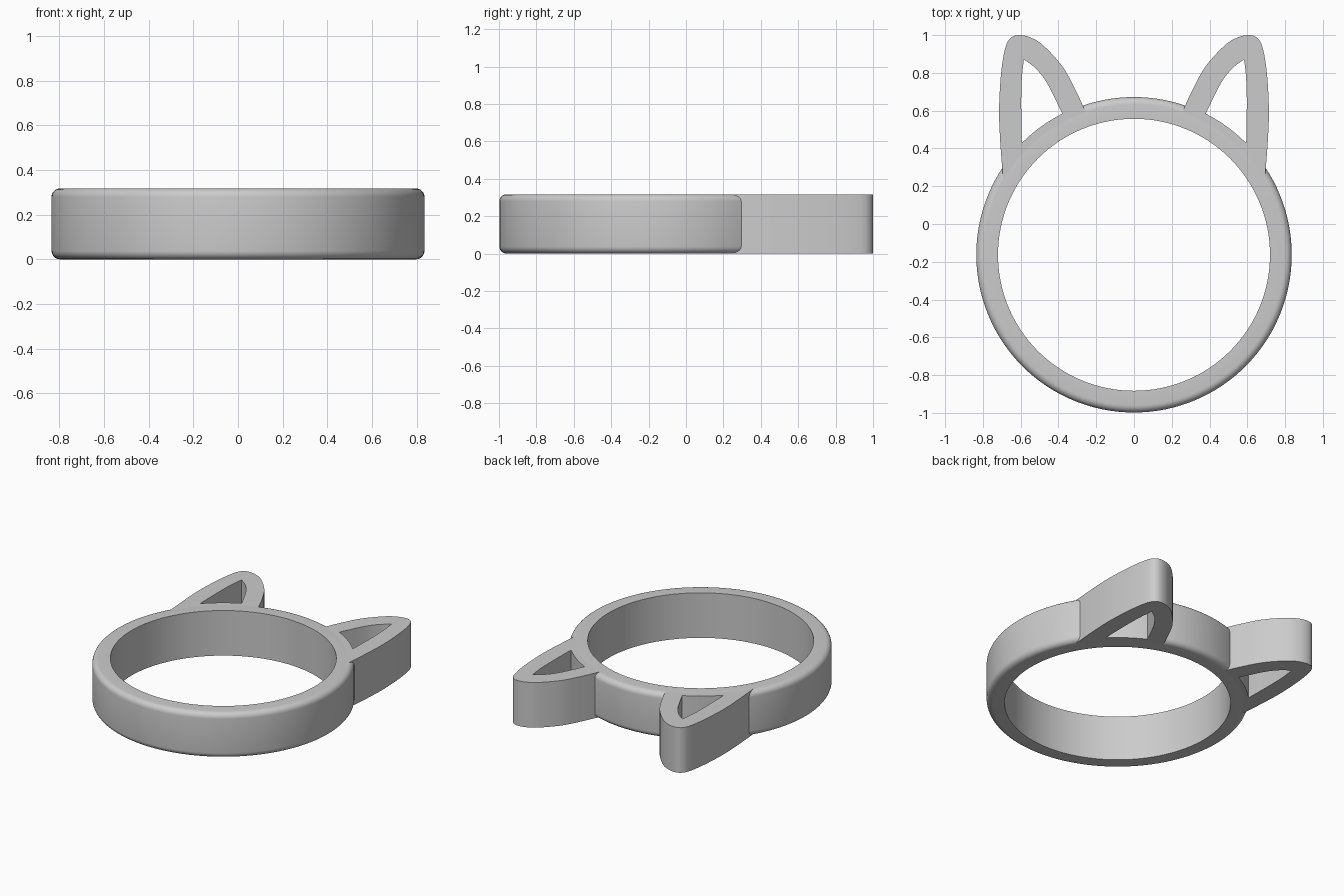
import bpy, bmesh, math
from mathutils import Vector, Matrix

HEIGHT = 0.317
CENTRE = Vector((0, -0.163, 0))
R_IN, R_OUT, ROUND = 0.72, 0.835, 0.038

cube = bpy.data.objects.get("Cube")
if cube:
    bpy.data.objects.remove(cube, do_unlink=True)

grey = bpy.data.materials.new("plain grey")
grey.use_nodes = True
grey.diffuse_color = (0.6, 0.6, 0.6, 1)
grey.node_tree.nodes["Principled BSDF"].inputs["Base Color"].default_value = grey.diffuse_color


def finish(obj):
    """Clean up the mesh, colour it and smooth its round faces."""
    bm = bmesh.new()
    bm.from_mesh(obj.data)
    bmesh.ops.remove_doubles(bm, verts=bm.verts, dist=0.0002)
    bmesh.ops.recalc_face_normals(bm, faces=bm.faces)
    bm.to_mesh(obj.data)
    bm.free()
    obj.data.materials.clear()
    obj.data.materials.append(grey)
    bpy.ops.object.select_all(action="DESELECT")
    obj.select_set(True)
    bpy.context.view_layer.objects.active = obj
    bpy.ops.object.shade_smooth_by_angle(angle=math.radians(30))


def smooth_path(points, steps=8):
    """Catmull-Rom curve through the points."""
    pts = [Vector(p) for p in points]
    pts = [2 * pts[0] - pts[1]] + pts + [2 * pts[-1] - pts[-2]]
    path = []
    for a, b, c, d in zip(pts, pts[1:], pts[2:], pts[3:]):
        for i in range(steps):
            t = i / steps
            path.append(0.5 * (2 * b + (c - a) * t + (2 * a - 5 * b + 4 * c - d) * t ** 2
                               + (3 * b - a - 3 * c + d) * t ** 3))
    return path + [pts[-2]]


def ring_arc(start, end, radius, steps=16):
    """Arc around the ring centre, between the directions of two points."""
    a, b = (math.atan2(p[1] - CENTRE.y, p[0]) for p in (start, end))
    angles = [a + (b - a) * i / steps for i in range(steps + 1)]
    return [Vector((radius * math.cos(t), CENTRE.y + radius * math.sin(t))) for t in angles]


# Ring: profile with rounded outer edges, spun around the centre
def build_ring():
    corner = [(R_OUT - ROUND + ROUND * math.cos(t), HEIGHT - ROUND + ROUND * math.sin(t))
              for t in (math.pi / 2 * i / 6 for i in range(7))]
    profile = [(R_IN, 0)] + [(r, HEIGHT - z) for r, z in reversed(corner)] + corner + [(R_IN, HEIGHT)]
    bm = bmesh.new()
    verts = [bm.verts.new((r, 0, z)) for r, z in profile]
    edges = [bm.edges.new((v, verts[i - 1])) for i, v in enumerate(verts)]
    bmesh.ops.spin(bm, geom=verts + edges, axis=(0, 0, 1), cent=(0, 0, 0),
                   angle=math.tau, steps=128, use_merge=True)
    bmesh.ops.translate(bm, verts=bm.verts, vec=CENTRE)
    mesh = bpy.data.meshes.new("ring")
    bm.to_mesh(mesh)
    bm.free()
    ring = bpy.data.objects.new("ring", mesh)
    bpy.context.collection.objects.link(ring)
    finish(ring)


# Ear: extruded outline with a hole, both closed by arcs that follow the ring
OUTLINE = [(0.255, 0.59), (0.30, 0.69), (0.376, 0.83), (0.48, 0.945), (0.55, 0.988),
           (0.612, 1.0), (0.656, 0.982), (0.683, 0.926), (0.704, 0.794),
           (0.714, 0.61), (0.709, 0.45), (0.693, 0.235)]
HOLE_INNER = [(0.381, 0.587), (0.46, 0.745), (0.52, 0.823), (0.583, 0.872)]
HOLE_OUTER = [(0.583, 0.872), (0.593, 0.78), (0.597, 0.66), (0.595, 0.43)]


def build_ear(name, side):
    outer = smooth_path(OUTLINE)
    outer = outer[1:-1] + ring_arc(outer[-1], outer[0], R_OUT - ROUND)
    hole = smooth_path(HOLE_INNER)[:-1] + smooth_path(HOLE_OUTER)
    hole = hole[1:-1] + ring_arc(hole[-1], hole[0], R_OUT + 0.003)
    curve = bpy.data.curves.new(name, "CURVE")
    curve.dimensions = "2D"
    curve.fill_mode = "BOTH"
    curve.extrude = HEIGHT / 2
    for loop in (outer, hole):
        spline = curve.splines.new("POLY")
        spline.points.add(len(loop) - 1)
        for point, p in zip(spline.points, loop):
            point.co = (side * p.x, p.y, 0, 1)
        spline.use_cyclic_u = True
    ear = bpy.data.objects.new(name, curve)
    bpy.context.collection.objects.link(ear)
    bpy.ops.object.select_all(action="DESELECT")
    ear.select_set(True)
    bpy.context.view_layer.objects.active = ear
    bpy.ops.object.convert(target="MESH")
    ear = bpy.context.view_layer.objects.active
    ear.data.transform(Matrix.Translation((0, 0, HEIGHT / 2)))
    finish(ear)


build_ring()
build_ear("left_ear", 1)
build_ear("right_ear", -1)
